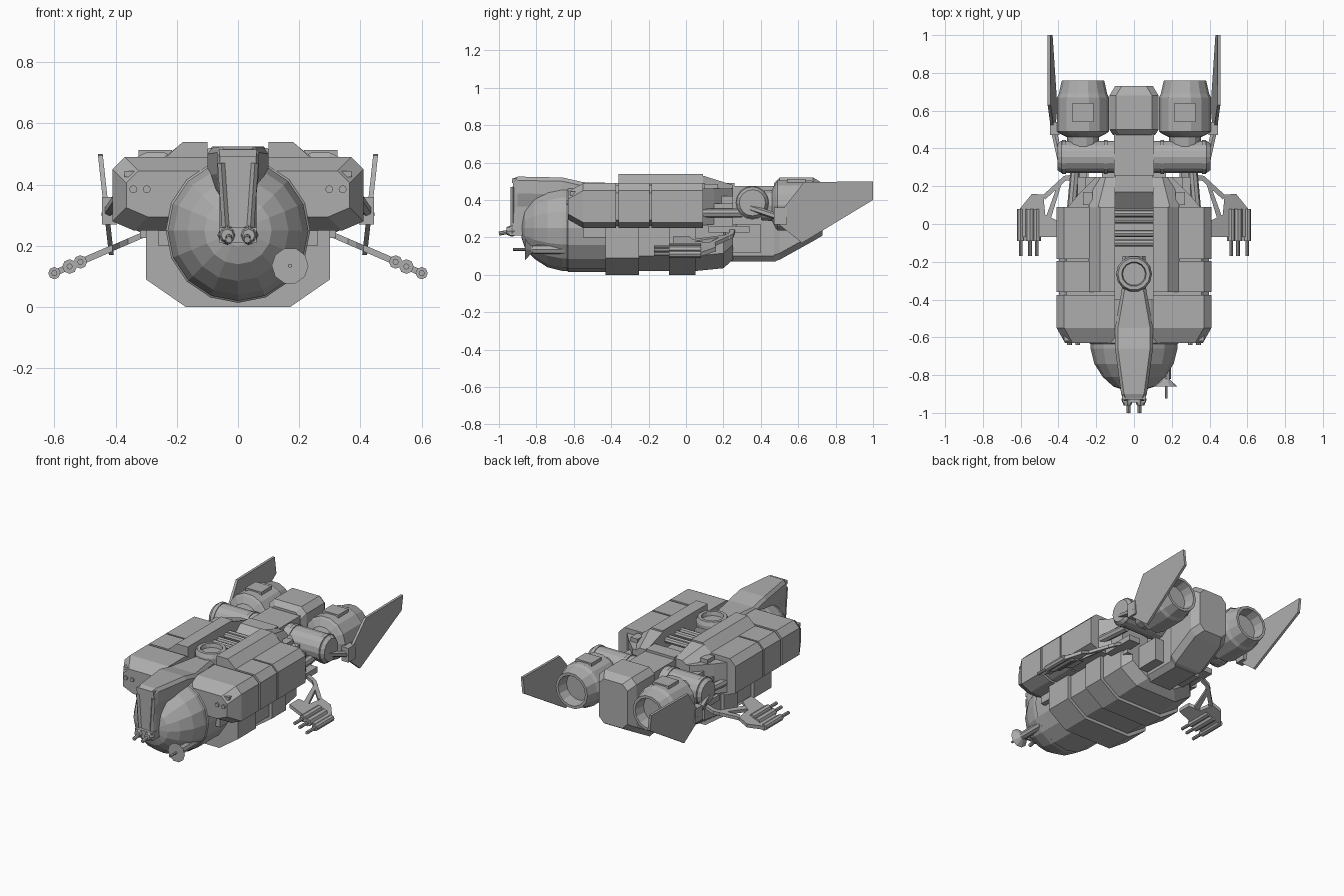
import bpy, bmesh, math
from mathutils import Vector, Matrix

if "Cube" in bpy.data.objects:
    bpy.data.objects.remove(bpy.data.objects["Cube"])

grey = bpy.data.materials.new("hull_grey")
grey.use_nodes = True
grey.diffuse_color = (0.42, 0.42, 0.42, 1)
grey.node_tree.nodes["Principled BSDF"].inputs["Base Color"].default_value = grey.diffuse_color


def finish(name, bm, mirror=False):
    bmesh.ops.recalc_face_normals(bm, faces=bm.faces)
    mesh = bpy.data.meshes.new(name)
    bm.to_mesh(mesh)
    bm.free()
    mesh.materials.append(grey)
    obj = bpy.data.objects.new(name, mesh)
    bpy.context.collection.objects.link(obj)
    if mirror:
        obj.modifiers.new("mirror", 'MIRROR')
    return obj


def loft(name, rings, mirror=False):
    """Skin rings of equal length and cap both ends."""
    bm = bmesh.new()
    rows = [[bm.verts.new(p) for p in ring] for ring in rings]
    n = len(rows[0])
    for a, b in zip(rows, rows[1:]):
        for i in range(n):
            j = (i + 1) % n
            bm.faces.new((a[i], a[j], b[j], b[i]))
    bm.faces.new(rows[0])
    bm.faces.new(rows[-1])
    return finish(name, bm, mirror)


def lathe(name, profile, center, axis='Y', n=12, mirror=False):
    """Turn (distance along axis, radius) pairs about an axis through center."""
    rings = []
    for d, r in profile:
        ring = []
        for i in range(n):
            a = math.tau * i / n
            u, v = r * math.cos(a), r * math.sin(a)
            p = {'X': (d, u, v), 'Y': (u, d, v), 'Z': (u, v, d)}[axis]
            ring.append(Vector(center) + Vector(p))
        rings.append(ring)
    return loft(name, rings, mirror)


def box(name, x, y, z, mirror=False):
    return loft(name, [[(x[0], y[0], h), (x[1], y[0], h), (x[1], y[1], h), (x[0], y[1], h)]
                       for h in z], mirror)


def beam(name, a, b, w, mirror=False, n=4):
    """Straight bar of radius w between two points."""
    a, b = Vector(a), Vector(b)
    bm = bmesh.new()
    rot = (b - a).to_track_quat('Z', 'Y').to_matrix().to_4x4()
    bmesh.ops.create_cone(bm, cap_ends=True, segments=n, radius1=w, radius2=w,
                          depth=(b - a).length,
                          matrix=Matrix.Translation((a + b) / 2) @ rot)
    return finish(name, bm, mirror)


def slab(y, w, low, high, cut_x, cut_z):
    """Cross-section with chamfered bottom corners."""
    return [(w, y, high), (w, y, low + cut_z), (w - cut_x, y, low),
            (cut_x - w, y, low), (-w, y, low + cut_z), (-w, y, high)]


# Rounded nose and the barrel behind it
lathe("nose_dome", [(-0.88, 0.05), (-0.86, 0.11), (-0.81, 0.165), (-0.74, 0.21),
                    (-0.66, 0.23), (-0.4, 0.23)], (0, 0, 0.25), n=16)
lathe("nose_collar", [(-0.64, 0.225), (-0.63, 0.236), (-0.42, 0.236)], (0, 0, 0.25), n=16)

# Lower hull with two raised belly bands
loft("lower_hull", [slab(y, w, low, 0.27, 0.12, 0.08) for y, w, low in
                    ((-0.43, 0.28, 0.02), (0.05, 0.28, 0.02), (0.2, 0.27, 0.035), (0.25, 0.22, 0.08))])
for i, (y0, y1) in enumerate(((-0.43, -0.25), (-0.09, 0.05))):
    loft(f"belly_band_{i}", [slab(y, 0.3, 0, 0.26, 0.13, 0.09) for y in (y0, y1)])

# Core deck between the side pods
box("core_deck", (-0.26, 0.26), (-0.55, 0.25), (0.2, 0.42))


# Segmented side pods
def pod_section(y, grow=0.0, drop=0.0):
    out = 0.41 - grow
    return [(0.1, y, 0.49 - drop), (out - 0.04, y, 0.49 - drop), (out, y, 0.45 - drop),
            (out, y, 0.28 + drop), (out - 0.07, y, 0.25 + drop), (0.1, y, 0.25 + drop)]


loft("pod_front", [pod_section(-0.63, 0.045, 0.045), pod_section(-0.55), pod_section(-0.375)], True)
loft("pod_middle", [pod_section(-0.36), pod_section(-0.195)], True)
loft("pod_rear", [pod_section(-0.185), pod_section(0.09)], True)
loft("pod_seam", [pod_section(y, 0.012, 0.012) for y in (-0.4, 0.08)], True)
loft("pod_ridge", [[(0.1, y, 0.45), (0.1, y, t), (0.18, y, t), (0.24, y, 0.485), (0.24, y, 0.45)]
                   for y, t in ((-0.36, 0.54), (0.09, 0.54))], True)
loft("ridge_tail", [[(0.1, y, 0.4), (0.1, y, t), (w - 0.05, y, t), (w, y, t - 0.04), (w, y, 0.4)]
                    for y, t, w in ((0.09, 0.53, 0.24), (0.25, 0.48, 0.2))], True)
loft("pod_shoulder", [[(0.1, 0.09, z), (0.35, 0.09, z), (0.3, 0.15, z), (0.2, 0.25, z), (0.1, 0.25, z)]
                      for z in (0.27, 0.46)], True)
box("shoulder_block", (0.2, 0.3), (0.09, 0.25), (0.26, 0.38), True)
box("shoulder_hatch", (0.22, 0.27), (0.1, 0.17), (0.45, 0.485), True)
beam("shoulder_pipe", (0.33, 0.08, 0.33), (0.31, 0.3, 0.33), 0.025, True, 8)

# Gun turrets in the pod fronts
lathe("pod_turret", [(-0.66 + 0.05, 0.045), (-0.59, 0.058), (-0.5, 0.058)], (0.32, 0, 0.385), mirror=True)
for x in (0.298, 0.342):
    beam("pod_barrel", (x, -0.64, 0.385), (x, -0.58, 0.385), 0.013, True, 8)
box("turret_hood", (0.27, 0.37), (-0.62, -0.56), (0.425, 0.445), True)


# Cockpit spine running over the nose
def spine(y, top, w, waist, low):
    return [(w - 0.015, y, top), (w, y, top - 0.02), (w, y, top - 0.09), (waist, y, top - 0.16),
            (waist, y, low), (-waist, y, low), (-waist, y, top - 0.16), (-w, y, top - 0.09),
            (-w, y, top - 0.02), (0.015 - w, y, top)]


loft("cockpit_spine", [spine(-0.925, 0.515, 0.058, 0.052, 0.24), spine(-0.9, 0.525, 0.068, 0.06, 0.23),
                       spine(-0.66, 0.52, 0.1, 0.06, 0.23), spine(-0.55, 0.495, 0.1, 0.06, 0.25),
                       spine(-0.35, 0.49, 0.065, 0.06, 0.25), spine(-0.17, 0.48, 0.06, 0.05, 0.25)])
box("cockpit_brow", (-0.06, 0.06), (-0.93, -0.9), (0.49, 0.515))
beam("cockpit_frame", (0.055, -0.925, 0.47), (0.04, -0.925, 0.25), 0.012, True)

# Chin guns
box("chin_mount", (-0.06, 0.06), (-0.945, -0.84), (0.21, 0.26))
lathe("chin_ball", [(-0.03, 0.02), (0, 0.032), (0.03, 0.02)], (0.035, -0.93, 0.235), n=8, mirror=True)
beam("chin_barrel", (0.03, -1, 0.22), (0.03, -0.92, 0.235), 0.011, True, 8)

# Sensor dish on one side of the nose
c = (0.17, 0, 0.135)
lathe("dish", [(-0.86, 0.06), (-0.83, 0.025), (-0.81, 0.012), (-0.83, 0.012), (-0.85, 0.045)], c, n=10)
beam("dish_spike", (c[0], -0.925, c[2]), (c[0], -0.82, c[2]), 0.007, n=6)
beam("dish_arm", (c[0], -0.82, c[2]), (c[0], -0.65, c[2]), 0.025, n=8)

# Dorsal ring turret and trench fittings
lathe("ring_turret", [(0.42, 0.095), (0.5, 0.095), (0.525, 0.085), (0.525, 0.065), (0.5, 0.06)],
      (0, -0.265, 0), 'Z', 14)
for i, y in enumerate((-0.1, -0.05, 0.02, 0.055)):
    beam(f"trench_bar_{i}", (-0.11, y, 0.47), (0.11, y, 0.47), 0.018, n=8)
loft("trench_ramp", [[(x, 0.07, 0.4), (x, 0.08, 0.42), (x, 0.17, 0.49), (x, 0.26, 0.49), (x, 0.26, 0.4)]
                     for x in (-0.1, 0.1)])

# Tail connector and the central tail block
loft("tail_connector", [slab(y, 0.105, 0.07, 0.475, 0.03, 0.03) for y in (0.24, 0.48)])
box("tail_side_box", (0.1, 0.17), (0.24, 0.4), (0.12, 0.27), True)


def tail(y, w, low, high, cut=0.035):
    return [(w - cut, y, high), (w, y, high - cut), (w, y, low + cut), (w - cut, y, low),
            (cut - w, y, low), (-w, y, low + cut), (-w, y, high - cut), (cut - w, y, high)]


loft("tail_block", [tail(0.47, 0.11, 0.07, 0.49), tail(0.5, 0.13, 0.08, 0.52),
                    tail(0.68, 0.13, 0.18, 0.52), tail(0.73, 0.1, 0.21, 0.49)])

# Cross axle carrying the engines
lathe("engine_axle", [(0.1, 0.085), (0.37, 0.085), (0.385, 0.085), (0.405, 0.07)],
      (0, 0.355, 0.385), 'X', 16, True)
for x in (0.14, 0.36):
    lathe("axle_band", [(x, 0.09), (x + 0.02, 0.09)], (0, 0.355, 0.385), 'X', 16, True)

# Engine nacelles with hollow nozzles
lathe("engine", [(0.4, 0.08), (0.46, 0.085), (0.48, 0.125), (0.49, 0.138), (0.67, 0.138), (0.69, 0.128),
                 (0.76, 0.112), (0.76, 0.095), (0.69, 0.085)], (0.27, 0, 0.37), n=14, mirror=True)
box("engine_hatch", (0.215, 0.325), (0.54, 0.64), (0.47, 0.513), True)

# Leaning tail fins and their brackets
outline = ((0.47, 0.29), (0.63, 0.495), (1, 0.5), (1, 0.4), (0.62, 0.17))
loft("tail_fin", [[(0.395 + 0.11 * z + t, y, z) for y, z in outline] for t in (-0.008, 0.008)], True)
box("fin_bracket", (0.395, 0.445), (0.47, 0.54), (0.27, 0.36), True)
beam("fin_strut", (0.39, 0.34, 0.36), (0.43, 0.52, 0.3), 0.018, True, 6)


# Sloping weapon arms built from flat plates on one inclined plane
def slope(x):
    return 0.24 - 0.43 * (x - 0.3)


def plate(name, plan, t):
    loft(name, [[(x, y, slope(x) + s) for x, y in plan] for s in (-t, t)], True)


plate("arm_rear", ((0.25, 0.27), (0.37, 0.255), (0.485, 0.15), (0.47, 0.13), (0.36, 0.23), (0.25, 0.24)), 0.01)
plate("arm_front", ((0.375, 0.24), (0.395, 0.235), (0.465, 0.04), (0.44, 0.03)), 0.01)
plate("arm_wing", ((0.48, 0.155), (0.54, 0.16), (0.605, 0.08), (0.605, -0.07), (0.41, -0.07),
                   (0.41, 0.02), (0.47, 0.05)), 0.011)
box("arm_root", (0.24, 0.32), (0.12, 0.34), (0.225, 0.26), True)
for i, (x, r) in enumerate(((0.515, 0.022), (0.55, 0.024), (0.6, 0.02))):
    z = slope(x)
    beam(f"arm_gun_{i}", (x, -0.09, z), (x, 0.08, z), r, True, 8)
    beam(f"arm_barrel_{i}", (x, -0.17, z), (x, -0.08, z), 0.01, True, 8)
